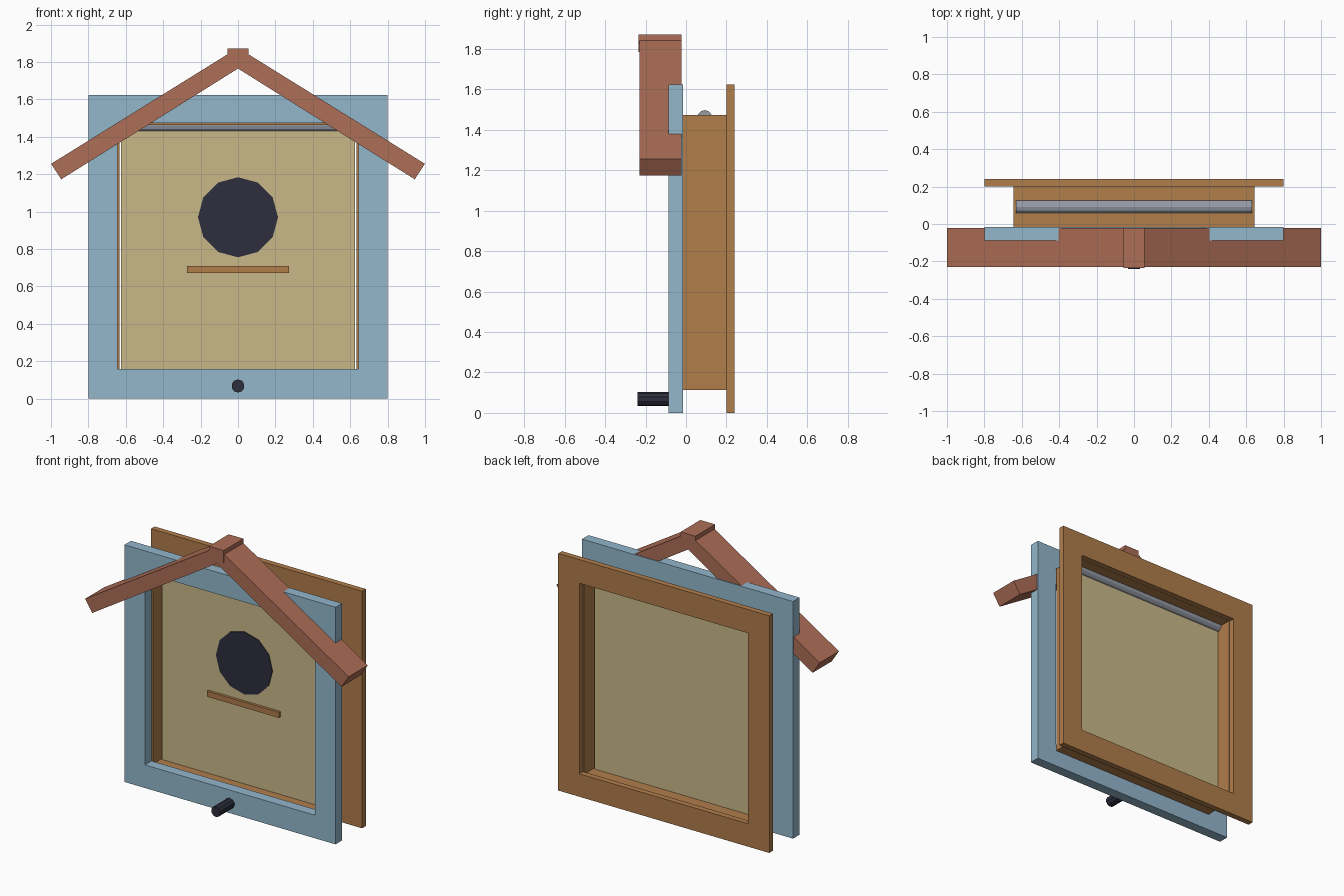
import bpy, bmesh, math
from mathutils import Matrix

if "Cube" in bpy.data.objects:
    bpy.data.objects.remove(bpy.data.objects["Cube"])


def material(name, r, g, b):
    m = bpy.data.materials.new(name)
    lin = [((c / 255 + 0.055) / 1.055) ** 2.4 for c in (r, g, b)]
    m.diffuse_color = (*lin, 1)
    m.use_nodes = True
    m.node_tree.nodes["Principled BSDF"].inputs["Base Color"].default_value = m.diffuse_color
    return m


BLUE = material("pale_blue", 147, 183, 204)
BROWN = material("wood_brown", 177, 125, 75)
TAN = material("panel_tan", 201, 185, 137)
ROOF = material("roof_terracotta", 174, 110, 87)
DARK = material("dark_navy", 46, 46, 61)
GREY = material("rod_grey", 150, 155, 166)


def finish(name, bm, mat):
    bmesh.ops.recalc_face_normals(bm, faces=bm.faces)
    me = bpy.data.meshes.new(name)
    bm.to_mesh(me)
    bm.free()
    me.materials.append(mat)
    ob = bpy.data.objects.new(name, me)
    bpy.context.collection.objects.link(ob)
    return ob


def prism(name, pts, y0, y1, mat):
    """Extrude an x-z outline from y0 to y1."""
    bm = bmesh.new()
    a = [bm.verts.new((x, y0, z)) for x, z in pts]
    b = [bm.verts.new((x, y1, z)) for x, z in pts]
    bm.faces.new(a)
    bm.faces.new(b)
    for i in range(len(pts)):
        j = (i + 1) % len(pts)
        bm.faces.new((a[i], a[j], b[j], b[i]))
    return finish(name, bm, mat)


def rect(hw, z0, z1):
    return [(-hw, z0), (hw, z0), (hw, z1), (-hw, z1)]


def ring(name, outer, inner, y0, y1, mat):
    """Rectangular frame: outer outline with an inner opening."""
    bm = bmesh.new()
    loops = [[bm.verts.new((x, y, z)) for x, z in pts]
             for pts, y in ((outer, y0), (inner, y0), (inner, y1), (outer, y1))]
    for k in range(4):
        p, q = loops[k], loops[(k + 1) % 4]
        for i in range(4):
            j = (i + 1) % 4
            bm.faces.new((p[i], p[j], q[j], q[i]))
    return finish(name, bm, mat)


def disc(radius, zc, sides=12):
    return [(radius * math.sin(2 * math.pi * i / sides),
             zc + radius * math.cos(2 * math.pi * i / sides)) for i in range(sides)]


# Frames and the shallow box joining them
ring("front_frame", rect(0.80, 0, 1.625), rect(0.645, 0.158, 1.475), -0.087, -0.016, BLUE)
ring("box_walls", rect(0.644, 0.114, 1.473), rect(0.634, 0.14, 1.462), -0.016, 0.201, BROWN)
ring("back_frame", rect(0.80, 0, 1.625), rect(0.64, 0.157, 1.463), 0.201, 0.241, BROWN)

# Hanging panel with entrance disc and perch
prism("panel", rect(0.626, 0.14, 1.435), 0.071, 0.099, TAN)
prism("entrance_disc", disc(0.214, 0.97), 0.066, 0.072, DARK)
prism("perch", rect(0.272, 0.672, 0.71), 0.053, 0.072, BROWN)

# Rod along the top of the panel
bm = bmesh.new()
bmesh.ops.create_cone(bm, cap_ends=True, segments=12, radius1=0.037, radius2=0.037, depth=1.26)
bm.transform(Matrix.Translation((0, 0.092, 1.46)) @ Matrix.Rotation(math.pi / 2, 4, 'Y'))
finish("rod", bm, GREY)

# Knob on the sill
prism("knob", disc(0.035, 0.068, 10), -0.241, -0.08, DARK)

# Gable boards and ridge cap
for side, s in (("left", -1), ("right", 1)):
    prism("roof_board_" + side,
          [(s * x, z) for x, z in ((0.999, 1.256), (0.945, 1.173), (0, 1.765),
                                   (0, 1.86), (0.05, 1.845))],
          -0.229, -0.022, ROOF)
prism("ridge_cap", rect(0.056, 1.785, 1.871), -0.235, -0.0215, ROOF)
